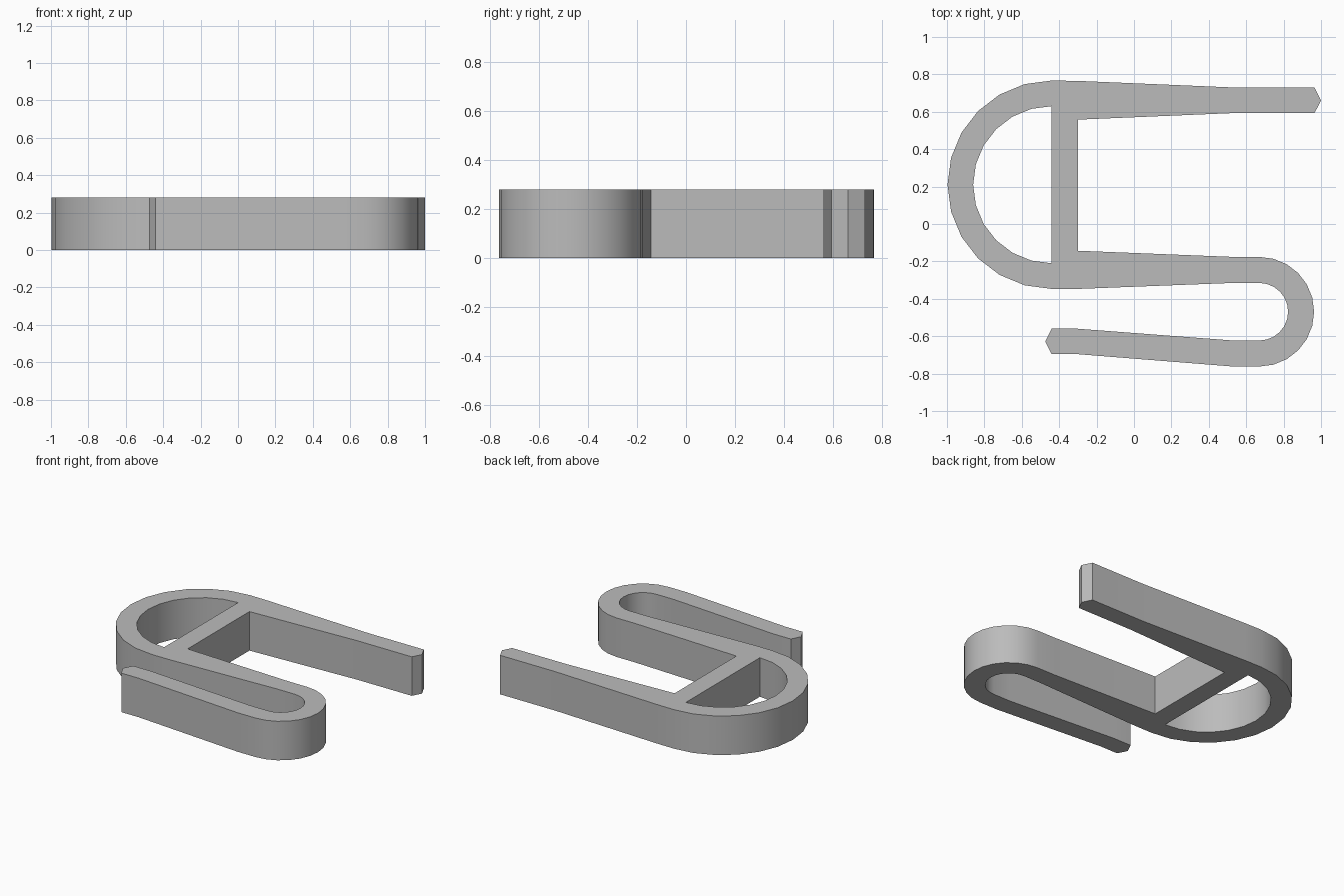
import bpy, bmesh
from math import sin, cos, radians
from mathutils import Vector

cube = bpy.data.objects.get("Cube")
if cube:
    bpy.data.objects.remove(cube, do_unlink=True)

HEIGHT = 0.28
BIG = (-0.44, 0.21)      # centre of the large rounded end
SMALL = (0.67, -0.469)   # centre of the small return bend


def arc(center, radius, start, end, steps=12):
    """Points along a circular arc, ends included."""
    angles = [radians(start + (end - start) * i / steps) for i in range(steps + 1)]
    return [(center[0] + radius * cos(a), center[1] + radius * sin(a)) for a in angles]


# Outer outline: upper arm, large bend, lower arm, hooked clip arm and back
outline = [(1, 0.66), (0.965, 0.73), (0.53, 0.73), (-0.3, 0.765)]
outline += arc(BIG, 0.557, 90, 270)
outline += [(-0.3, -0.347), (0.53, -0.315)]
outline += arc(SMALL, 0.154, 90, -90)
outline += [(0.53, -0.623), (-0.3, -0.56), (-0.44, -0.56), (-0.475, -0.628),
            (-0.44, -0.696), (-0.3, -0.696), (0.53, -0.762)]
outline += arc(SMALL, 0.293, -90, 90)
outline += [(0.53, -0.176), (-0.3, -0.143), (-0.3, 0.558),
            (0.53, 0.593), (0.965, 0.593)]

# D-shaped opening behind the cross bar
opening = arc(BIG, 0.42, 90, 270)

# Fill the profile and extrude it upward
bm = bmesh.new()
edges = []
for loop in (outline, opening):
    verts = [bm.verts.new((x, y, 0)) for x, y in loop]
    edges += [bm.edges.new((v, verts[i - 1])) for i, v in enumerate(verts)]
bmesh.ops.triangle_fill(bm, edges=edges, use_beauty=True, normal=Vector((0, 0, 1)))
result = bmesh.ops.extrude_face_region(bm, geom=bm.faces[:], use_keep_orig=True)
top = [g for g in result["geom"] if isinstance(g, bmesh.types.BMVert)]
bmesh.ops.translate(bm, verts=top, vec=(0, 0, HEIGHT))
bmesh.ops.recalc_face_normals(bm, faces=bm.faces[:])

mesh = bpy.data.meshes.new("clip_body")
bm.to_mesh(mesh)
bm.free()
body = bpy.data.objects.new("clip_body", mesh)
bpy.context.collection.objects.link(body)

# Plain grey plastic
grey = bpy.data.materials.new("plain_grey")
grey.use_nodes = True
color = (0.5, 0.5, 0.5, 1)
grey.diffuse_color = color
grey.node_tree.nodes["Principled BSDF"].inputs["Base Color"].default_value = color
mesh.materials.append(grey)

bpy.ops.object.select_all(action="DESELECT")
body.select_set(True)
bpy.context.view_layer.objects.active = body
bpy.ops.object.shade_smooth_by_angle(angle=radians(30))
